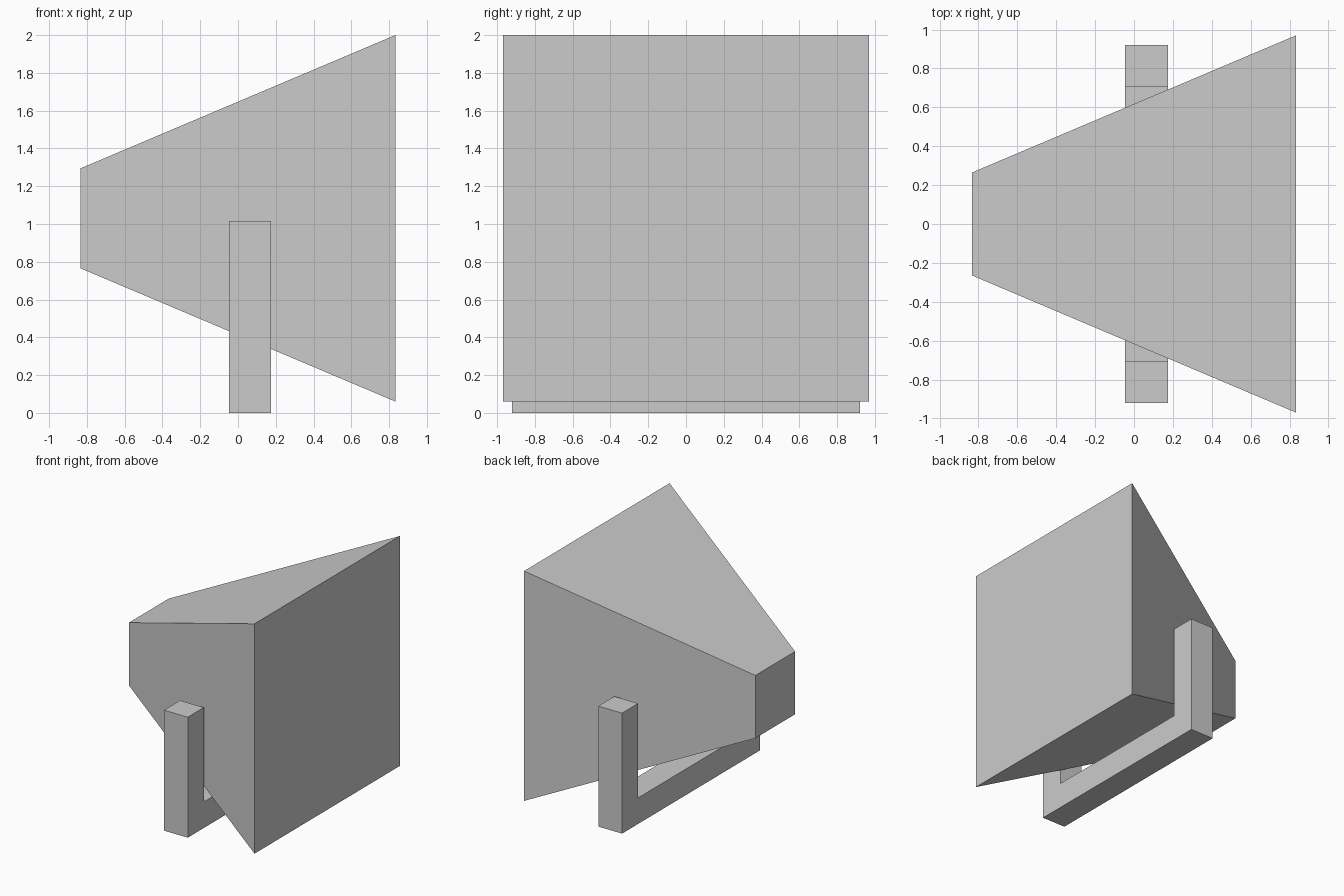
import bpy, bmesh

if "Cube" in bpy.data.objects:
    bpy.data.objects.remove(bpy.data.objects["Cube"])


def make_object(name, bm):
    bmesh.ops.recalc_face_normals(bm, faces=bm.faces)
    mesh = bpy.data.meshes.new(name)
    bm.to_mesh(mesh)
    bm.free()
    obj = bpy.data.objects.new(name, mesh)
    bpy.context.collection.objects.link(obj)
    return obj


# Horn body: a square frustum widening towards +x
bm = bmesh.new()
bmesh.ops.create_cube(bm, size=2)
for v in bm.verts:
    half = 0.97 if v.co.x > 0 else 0.265
    v.co = (0.833 * v.co.x, half * v.co.y, 1.03 + half * v.co.z)
make_object("horn_body", bm)

# Mounting bracket: U profile in the y-z plane, extruded along x
profile = [(-0.92, 0), (0.92, 0), (0.92, 1.017), (0.706, 1.017),
           (0.706, 0.22), (-0.706, 0.22), (-0.706, 1.017), (-0.92, 1.017)]
x0, x1 = -0.047, 0.175
bm = bmesh.new()
face = bm.faces.new([bm.verts.new((x0, y, z)) for y, z in profile])
result = bmesh.ops.extrude_face_region(bm, geom=[face])
moved = [g for g in result["geom"] if isinstance(g, bmesh.types.BMVert)]
bmesh.ops.translate(bm, verts=moved, vec=(x1 - x0, 0, 0))
make_object("mounting_bracket", bm)
